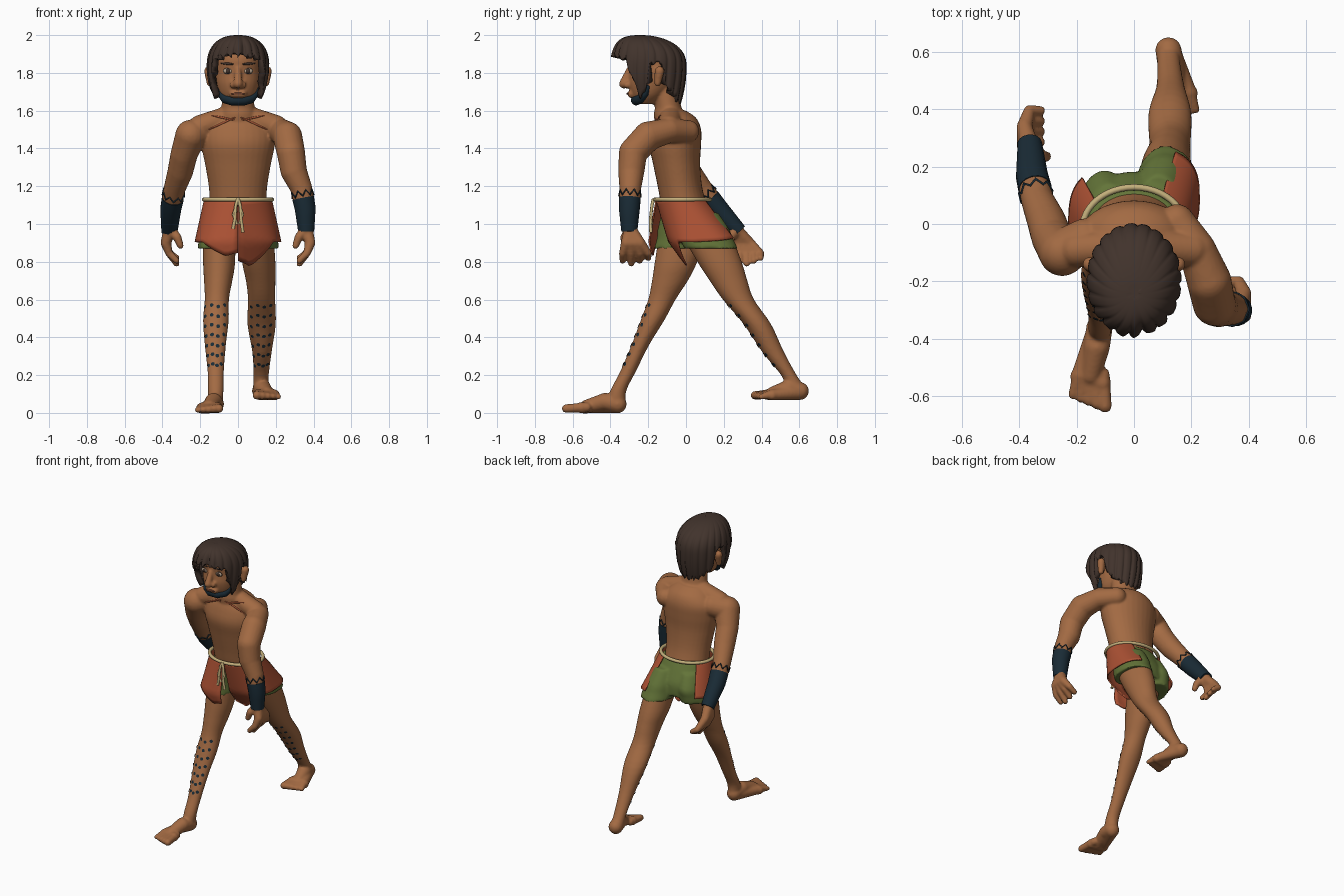
import bpy, bmesh, math
from mathutils import Vector, Matrix
from mathutils.bvhtree import BVHTree

if "Cube" in bpy.data.objects:
    bpy.data.objects.remove(bpy.data.objects["Cube"])


def material(name, *rgb):
    m = bpy.data.materials.new(name)
    m.use_nodes = True
    m.diffuse_color = (*rgb, 1)
    m.node_tree.nodes["Principled BSDF"].inputs["Base Color"].default_value = (*rgb, 1)
    return m


SKIN = material("brown skin", .365, .145, .056)
HAIR = material("dark brown hair", .053, .033, .025)
NAVY = material("navy ink", .01, .024, .036)
RUST = material("rust cloth", .42, .085, .035)
GREEN = material("green cloth", .125, .175, .04)
ROPE = material("tan rope", .55, .43, .2)
PAINT = material("red chest paint", .45, .11, .045)
EYE = material("eye white", .42, .33, .24)
LIP = material("lip brown", .22, .075, .04)


def link(name, data, mat):
    ob = bpy.data.objects.new(name, data)
    data.materials.append(mat)
    bpy.context.collection.objects.link(ob)
    return ob


def finish(name, bm, mat, smooth=True):
    bmesh.ops.recalc_face_normals(bm, faces=bm.faces)
    for f in bm.faces:
        f.smooth = smooth
    me = bpy.data.meshes.new(name)
    bm.to_mesh(me)
    bm.free()
    return link(name, me, mat)


def blend(ob, voxel, rounds):
    # Fuse overlapping volumes into one soft surface
    r = ob.modifiers.new("fuse", 'REMESH')
    r.mode, r.voxel_size, r.use_smooth_shade = 'VOXEL', voxel, True
    s = ob.modifiers.new("soften", 'SMOOTH')
    s.factor, s.iterations = .5, rounds


def loft(bm, rows, n=32, steps=4):
    # Rows are height, centre x, half width, front y, back y
    rows = [Vector(r) for r in rows]
    full = []
    for i in range(len(rows) - 1):
        a, b = rows[i], rows[i + 1]
        ta = (b - rows[max(i - 1, 0)]) / 2
        tb = (rows[min(i + 2, len(rows) - 1)] - a) / 2
        for k in range(steps):
            t = k / steps
            full.append(a * (2*t**3 - 3*t*t + 1) + b * (3*t*t - 2*t**3)
                        + ta * (t**3 - 2*t*t + t) + tb * (t**3 - t*t))
    full.append(rows[-1])
    rings = []
    for z, cx, rx, yf, yb in full:
        rings.append([bm.verts.new((cx + rx * math.cos(q), (yf + yb) / 2 + (yb - yf) / 2 * math.sin(q), z))
                      for q in (math.tau * j / n for j in range(n))])
    for a, b in zip(rings, rings[1:]):
        for j in range(n):
            bm.faces.new((a[j], a[(j + 1) % n], b[(j + 1) % n], b[j]))
    bm.faces.new(rings[0])
    bm.faces.new(rings[-1])


def chain(bm, pts):
    # Tapered limb through points with radii
    for x, y, z, r in pts:
        bmesh.ops.create_uvsphere(bm, u_segments=20, v_segments=12, radius=r,
                                  matrix=Matrix.Translation((x, y, z)))
    for p, q in zip(pts, pts[1:]):
        a, b = Vector(p[:3]), Vector(q[:3])
        m = Matrix.Translation((a + b) / 2) @ (b - a).to_track_quat('Z', 'Y').to_matrix().to_4x4()
        bmesh.ops.create_cone(bm, cap_ends=True, segments=20, radius1=p[3], radius2=q[3],
                              depth=(b - a).length, matrix=m)


def tube(name, paths, mat, closed=False):
    cu = bpy.data.curves.new(name, 'CURVE')
    cu.dimensions, cu.bevel_depth, cu.bevel_resolution, cu.use_fill_caps = '3D', 1, 3, True
    for path in paths:
        sp = cu.splines.new('POLY')
        sp.points.add(len(path) - 1)
        sp.use_cyclic_u = closed
        for p, (x, y, z, r) in zip(sp.points, path):
            p.co, p.radius = (x, y, z, 1), r
    return link(name, cu, mat)


# Body: torso, neck and head
body = bmesh.new()
loft(body, [(.9, 0, .15, -.05, .14), (1, 0, .155, -.09, .14), (1.1, 0, .15, -.13, .11), (1.2, 0, .155, -.15, .085),
            (1.32, 0, .175, -.175, .075), (1.42, 0, .195, -.195, .08), (1.5, 0, .19, -.18, .08),
            (1.56, 0, .14, -.155, .055), (1.6, 0, .09, -.14, 0)])
loft(body, [(1.5, 0, .12, -.16, .03), (1.58, 0, .1, -.17, 0), (1.62, 0, .088, -.165, -.025), (1.72, 0, .08, -.18, -.04)])
loft(body, [(1.635, 0, .055, -.265, -.16), (1.68, 0, .095, -.29, -.11), (1.74, 0, .115, -.305, -.06),
            (1.8, 0, .122, -.3, -.04), (1.88, 0, .12, -.305, -.04), (1.95, 0, .08, -.26, -.08)])
chain(body, [(0, -.3, 1.82, .015), (0, -.33, 1.742, .025)])
chain(body, [(-.026, -.312, 1.736, .018), (.026, -.312, 1.736, .018)])
chain(body, [(-.026, -.29, 1.688, .02), (.026, -.29, 1.688, .02)])

# Legs striding, right leg forward
loft(body, [(.97, -.1, .085, -.14, .12), (.8, -.1, .085, -.165, .06), (.7, -.105, .075, -.18, .01),
            (.6, -.112, .064, -.2, -.055), (.49, -.117, .068, -.24, -.115), (.36, -.12, .056, -.288, -.195),
            (.22, -.118, .043, -.348, -.265), (.12, -.118, .041, -.4, -.315), (.05, -.12, .04, -.42, -.32)])
loft(body, [(.97, .1, .085, -.04, .23), (.8, .11, .088, .06, .295), (.7, .12, .078, .125, .325),
            (.6, .125, .072, .195, .36), (.47, .125, .075, .305, .45), (.32, .127, .051, .405, .52),
            (.19, .122, .04, .51, .592), (.12, .12, .042, .52, .645)])


def foot(s, y, z, length):
    chain(body, [(s*.12, y, z + .046, .046), (s*.13, y - length*.25, z + .06, .046),
                 (s*.15, y - length*.6, z + .034, .036)])
    chain(body, [(s*.11, y - length*.7, z + .028, .03), (s*.195, y - length*.62, z + .024, .028)])
    chain(body, [(s*.12, y, z + .04, .042), (s*.19, y - length*.6, z + .026, .028)])
    for k in range(5):
        x = .1 + .0285 * k
        r = .023 - .002 * k
        chain(body, [(s*(.11 + .02*k), y - length*.6, z + .03, .026),
                     (s*x, y - length*(1 - .035*k), z + r, r)])


foot(-1, -.36, 0, .275)
foot(1, .605, .07, .24)

# Arms swinging opposite to the legs
left_arm = [(.28, -.28, 1.38, .075), (.295, -.29, 1.28, .07), (.335, -.295, 1.19, .058),
            (.356, -.3, 1.08, .053), (.36, -.3, .98, .042)]
right_arm = [(-.285, -.05, 1.37, .072), (-.305, .01, 1.28, .068), (-.335, .08, 1.19, .058),
             (-.356, .17, 1.08, .053), (-.362, .262, .98, .042)]
chain(body, [(.15, .01, 1.49, .06), (.22, -.09, 1.495, .066), (.262, -.2, 1.465, .078)] + left_arm)
chain(body, [(-.17, -.05, 1.49, .07), (-.25, -.1, 1.47, .082)] + right_arm)
for s in (1, -1):
    chain(body, [(s*.04, -.08, 1.57, .06), (s*.2, -.09, 1.515, .062)])
    chain(body, [(s*.148, -.15, 1.745, .018), (s*.154, -.14, 1.81, .026)])


def hand(s, wrist_y, first, last):
    for k in range(4):
        t = k / 3
        y = first + (last - first) * t
        near = wrist_y + (y - wrist_y) * .55
        drop = .015 * abs(k - 1)
        chain(body, [(s*.362, wrist_y, .97, .034), (s*.382, near, .9, .028), (s*.365, y, .845, .02),
                     (s*.325, y, .79 + drop, .017)])
    chain(body, [(s*.355, wrist_y, .965, .03), (s*.322, wrist_y - .03, .93, .023), (s*.305, wrist_y - .03, .885, .018)])


hand(1, -.295, -.335, -.2)
hand(-1, .265, .285, .395)
body_ob = finish("body", body, SKIN)
blend(body_ob, .0075, 4)
skin_tree = BVHTree.FromObject(body_ob, bpy.context.evaluated_depsgraph_get())


def on_skin(x, z, lift=0):
    hit, normal, *_ = skin_tree.ray_cast(Vector((x, -2, z)), Vector((0, 1, 0)))
    return hit + normal * lift, normal


# Painted cuffs with zigzag edge
for side, arm in (("left", left_arm), ("right", right_arm)):
    a, b, c = (Vector(p) for p in arm[2:])
    rows = [a.lerp(b, .48), b, b.lerp(c, .5), c, c + (c - b) * .2]
    tube(side + "_cuff", [[(*p[:3], p[3] + .003) for p in rows]], NAVY).data.bevel_resolution = 6
    axis = (b - a).to_3d().normalized()
    u = axis.cross(Vector((1, 0, 0))).normalized()
    v = axis.cross(u)
    mid = a.lerp(b, .27)
    zig = []
    for k in range(16):
        q = math.tau * k / 16
        p = mid.to_3d() + (u * math.cos(q) + v * math.sin(q)) * mid[3] + axis * (.014 * (-1)**k)
        zig.append((*p, .0055))
    tube(side + "_cuff_zigzag", [zig], NAVY, True)

# Shin dots
dots = bmesh.new()
for s in (-1, 1):
    for row in range(7):
        z = .25 + .052 * row
        for k in range(4):
            x = s * .122 + (k - 1.5) * (.021 + .003 * min(row, 4))
            p, nrm = on_skin(x, z + .008 * (k % 2), .003)
            m = Matrix.Translation(p) @ nrm.to_track_quat('Z', 'Y').to_matrix().to_4x4()
            bmesh.ops.create_circle(dots, cap_ends=True, segments=10, radius=.0105, matrix=m)
finish("shin_dots", dots, NAVY, False)


# Chest strokes, brows, lips and eyes laid on the skin
def stroke(x0, z0, x1, z1, r, n=9):
    return [(*on_skin(x0 + (x1 - x0)*k/n, z0 + (z1 - z0)*k/n)[0], r * (.5 + math.sin(math.pi*k/n) / 2))
            for k in range(n + 1)]


tube("chest_strokes", [stroke(s*a, z0, s*b, z1, .0055) for s in (1, -1)
                       for a, z0, b, z1 in ((.015, 1.565, .155, 1.5), (.02, 1.55, .14, 1.575))], PAINT)
tube("eyebrows", [stroke(s*.025, 1.846, s*.09, 1.852, .007) for s in (1, -1)], HAIR)
tube("lips", [stroke(-.036, 1.69, .036, 1.69, .006)], LIP)
for s, side in ((1, "left"), (-1, "right")):
    for part, mat, w, h, lift in (("eye_rim", HAIR, .027, .017, 0), ("eye", EYE, .025, .014, .003),
                                  ("iris", HAIR, .012, .013, .007)):
        bm = bmesh.new()
        p, _ = on_skin(s * .053, 1.81)
        m = Matrix.Translation(p - Vector((0, lift, 0))) @ Matrix.Diagonal((w, .008, h, 1))
        bmesh.ops.create_uvsphere(bm, u_segments=16, v_segments=10, radius=1, matrix=m)
        finish(side + "_" + part, bm, mat)

# Chin strap beard
half = [(.108, -.2, 1.735, .01), (.096, -.215, 1.695, .02), (.068, -.243, 1.663, .025), (.03, -.265, 1.655, .028)]
tube("beard", [half + [(-x, y, z, r) for x, y, z, r in reversed(half)]], NAVY)

# Hair: swept cap with grooves, side locks and open ears
bm = bmesh.new()
COLS, ROWS = 168, 26


def hair_edge(d):
    keys = [(0, 1.885), (.6, 1.875), (.9, 1.85), (1.08, 1.75), (1.24, 1.65), (1.4, 1.68), (1.5, 1.74), (1.58, 1.84),
            (1.95, 1.84), (2.05, 1.72), (2.3, 1.68), (2.7, 1.64), (3.2, 1.615)]
    for (a, za), (b, zb) in zip(keys, keys[1:]):
        if d <= b:
            return za + (zb - za) * (d - a) / (b - a)


grid = []
for j in range(COLS):
    q = math.tau * j / COLS
    d = min(q, math.tau - q)
    low = hair_edge(d) + .022 * abs(math.sin(q * 13))
    col = []
    for i in range(1, ROWS + 1):
        u = i / ROWS
        z = 2.0 - (2.0 - low) * u**2
        t = (z - 1.83) / .17
        rad = (1 - t**2.4)**(1 / 2.4) if t > 0 else 1 - (.12 if d > 2 else .22) * t * t
        # Grooves, parting and a full fringe
        rad *= 1 - .08 * u * (1 - abs(math.sin(q * 10 + 1.2 * u)))**2 - .06 * math.exp(-((q - .2) / .12)**2)
        rad *= 1 + .08 * max(0, math.cos(q))**2
        cy = -.192 - .05 * max(0, t)**3
        col.append(bm.verts.new((.166 * rad * math.sin(q), cy - .195 * rad * math.cos(q), z)))
    grid.append(col)
top = bm.verts.new((.01, -.242, 1.998))
for a, b in zip(grid, grid[1:] + grid[:1]):
    bm.faces.new((top, a[0], b[0]))
    for i in range(ROWS - 1):
        bm.faces.new((a[i], a[i + 1], b[i + 1], b[i]))
hair = finish("hair", bm, HAIR)
sol = hair.modifiers.new("thickness", 'SOLIDIFY')
sol.thickness, sol.offset = .035, -1

# Green shorts
bm = bmesh.new()
loft(bm, [(1.12, 0, .16, -.13, .112), (1.05, 0, .17, -.11, .15), (.98, 0, .175, -.07, .18), (.9, 0, .16, -.03, .18)])
loft(bm, [(1.06, -.085, .08, -.13, .14), (.97, -.1, .095, -.15, .185), (.92, -.105, .1, -.155, .18),
          (.87, -.11, .106, -.17, .17)])
loft(bm, [(1.06, .085, .08, -.08, .17), (.97, .1, .097, -.045, .23), (.92, .107, .102, -.03, .25),
          (.87, .113, .107, -.01, .275)])
blend(finish("shorts", bm, GREEN), .01, 3)

# Rust side panels wrapping from the front to behind the hips
for s, side, yf, yb, dip, span in ((1, "left", -.095, .295, .13, 2.55), (-1, "right", -.2, .225, .075, 2.3)):
    bm = bmesh.new()
    cols = []
    for j in range(37):
        q = span * j / 36
        low = .905 - dip * max(0, 1 - abs(q - .16) / .7) + .02 * max(0, q - 1.4)
        col = []
        for i in range(13):
            z = 1.13 - (1.13 - low) * i / 12
            t = (1.13 - z) / .225
            f, b = -.161 + (yf + .161) * t, .125 + (yb - .125) * t
            # Squarer towards the hem
            e = 1 - .28 * min(t, 1)
            c = math.copysign(abs(math.cos(q))**e, math.cos(q))
            x = (.18 + .05 * min(t, 1)) * math.sin(q)**e
            col.append(bm.verts.new((s * x, (f + b) / 2 - (b - f) / 2 * c + max(0, t - 1) * .1, z)))
        cols.append(col)
    for a, b in zip(cols, cols[1:]):
        for i in range(12):
            bm.faces.new((a[i], b[i], b[i + 1], a[i + 1]))
    panel = finish(side + "_skirt_panel", bm, RUST)
    panel.modifiers.new("thickness", 'SOLIDIFY').thickness = .008

# Rope belt and its tied ends
tube("belt", [[(.18 * math.cos(q), -.018 + .146 * math.sin(q), 1.13, .011)
               for q in (math.tau * k / 48 for k in range(48))]], ROPE, True)
tube("belt_ties", [[(0, -.172, 1.13, .01), (s*.012, -.18, 1.1, .008), (s*.016, -.188, 1.03, .008),
                    (s*.026, -.186, low, .009)] for s, low in ((1, .955), (-1, .975))]
     + [[(0, -.175, 1.125, .007), (s*.025, -.185, 1.05, .007), (s*.006, -.182, 1.0, .007)] for s in (1, -1)], ROPE)
